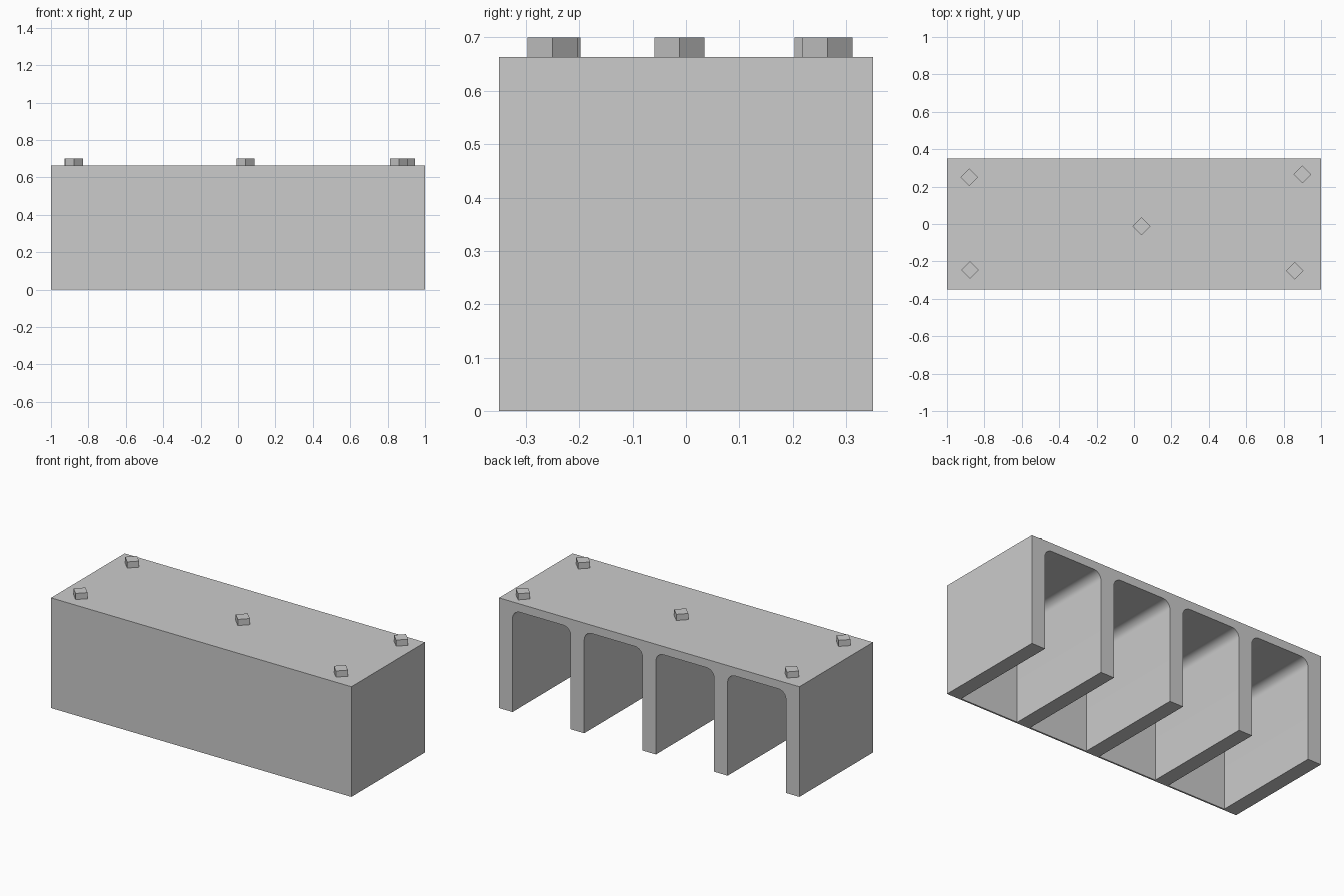
import bpy, bmesh, math

if "Cube" in bpy.data.objects:
    bpy.data.objects.remove(bpy.data.objects["Cube"])

# Main sizes
HALF_X, HALF_Y = 1.0, 0.35
TOP, PEG_TOP = 0.663, 0.70
RIB, BAYS = 0.09, 4
BAY = (2 * HALF_X - (BAYS + 1) * RIB) / BAYS
CEILING, FILLET, PANEL = 0.613, 0.05, 0.01

gray = bpy.data.materials.new("light_gray")
gray.diffuse_color = (0.6, 0.6, 0.6, 1)
gray.use_nodes = True
gray.node_tree.nodes["Principled BSDF"].inputs["Base Color"].default_value = gray.diffuse_color


def extrude(name, profile, axis, start, end, open_start=False):
    """Extrude a flat profile along z, or along y for an (x, z) profile."""
    bm = bmesh.new()
    point = lambda a, b, d: (a, b, d) if axis == "z" else (a, d, b)
    face = bm.faces.new([bm.verts.new(point(a, b, start)) for a, b in profile])
    ext = bmesh.ops.extrude_face_region(bm, geom=[face], use_keep_orig=True)["geom"]
    step = point(0, 0, end - start)
    bmesh.ops.translate(bm, vec=step, verts=[g for g in ext if isinstance(g, bmesh.types.BMVert)])
    bmesh.ops.recalc_face_normals(bm, faces=bm.faces)
    if open_start:
        bmesh.ops.delete(bm, geom=[face], context="FACES_ONLY")
    mesh = bpy.data.meshes.new(name)
    bm.to_mesh(mesh)
    bm.free()
    mesh.materials.append(gray)
    obj = bpy.data.objects.new(name, mesh)
    bpy.context.collection.objects.link(obj)
    return obj


# Comb-shaped body: top slab and ribs around round-cornered bays
profile = [(-HALF_X, TOP), (-HALF_X, 0)]
for i in range(BAYS):
    left = -HALF_X + RIB + i * (BAY + RIB)
    profile.append((left, 0))
    for cx, first in ((left + FILLET, 180), (left + BAY - FILLET, 90)):
        for k in range(9):
            a = math.radians(first - 90 * k / 8)
            profile.append((cx + FILLET * math.cos(a), CEILING - FILLET + FILLET * math.sin(a)))
    profile.append((left + BAY, 0))
profile += [(HALF_X, 0), (HALF_X, TOP)]
body = extrude("ribbed_body", profile, "y", -HALF_Y + PANEL, HALF_Y, open_start=True)
bpy.context.view_layer.objects.active = body
body.select_set(True)
bpy.ops.object.shade_smooth_by_angle(angle=math.radians(30))

# Thin closed front
extrude("front_panel", [(-HALF_X, 0), (HALF_X, 0), (HALF_X, TOP), (-HALF_X, TOP)],
        "y", -HALF_Y, -HALF_Y + PANEL)

# Diamond pegs on the top
R = 0.047
for x, y in ((-0.88, 0.25), (0.90, 0.265), (0.04, -0.012), (-0.877, -0.245), (0.86, -0.25)):
    extrude("top_peg", [(x + R, y), (x, y + R), (x - R, y), (x, y - R)], "z", TOP, PEG_TOP)
